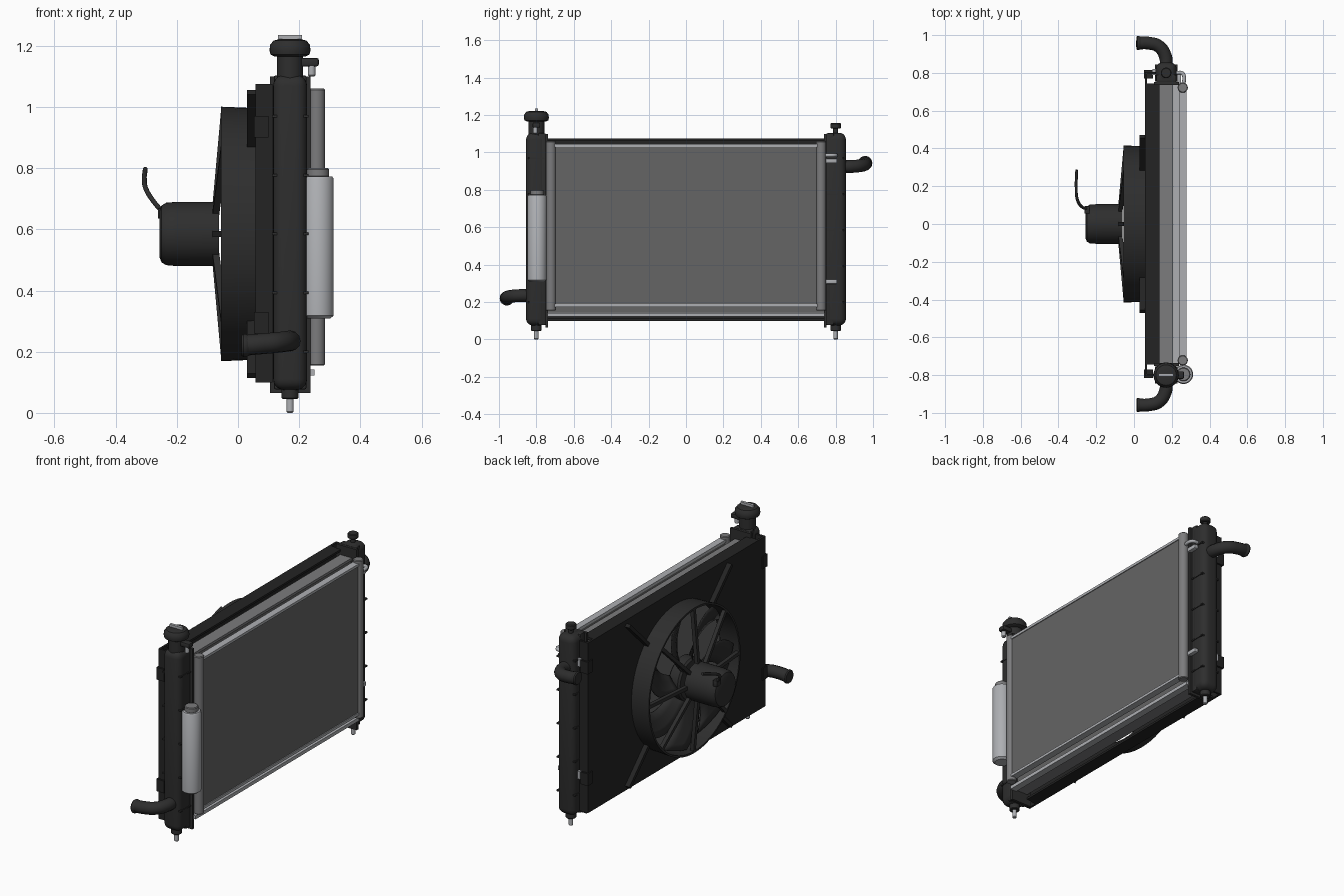
import bpy, bmesh, math
from mathutils import Vector

if "Cube" in bpy.data.objects:
    bpy.data.objects.remove(bpy.data.objects["Cube"])


def material(name, c):
    m = bpy.data.materials.new(name)
    m.diffuse_color = (*c, 1)
    m.use_nodes = True
    m.node_tree.nodes["Principled BSDF"].inputs["Base Color"].default_value = m.diffuse_color
    return m


BLACK = material("black plastic", (0.027, 0.027, 0.027))
SHROUD = material("shroud black", (0.017, 0.017, 0.017))
FIN = material("fin grey", (0.13, 0.13, 0.13))
MID = material("mid aluminium", (0.2, 0.2, 0.205))
LIGHT = material("light aluminium", (0.42, 0.43, 0.45))
CZ = 0.585   # height of the fan axis
TX = 0.17    # x of the tank centre line


def finish(name, bm, mat, smooth=True):
    bmesh.ops.recalc_face_normals(bm, faces=bm.faces)
    me = bpy.data.meshes.new(name)
    bm.to_mesh(me)
    bm.free()
    me.materials.append(mat)
    ob = bpy.data.objects.new(name, me)
    bpy.context.collection.objects.link(ob)
    if smooth:
        bpy.ops.object.select_all(action='DESELECT')
        ob.select_set(True)
        bpy.context.view_layer.objects.active = ob
        bpy.ops.object.shade_smooth_by_angle(angle=math.radians(35))
    return ob


def box(name, x, y, z, mat, bevel=0, seg=2):
    """Box from (min, max) pairs, with optional rounded edges."""
    bm = bmesh.new()
    bmesh.ops.create_cube(bm, size=1)
    for v in bm.verts:
        v.co = [(a + b) / 2 + c * (b - a) for (a, b), c in zip((x, y, z), v.co)]
    if bevel:
        bmesh.ops.bevel(bm, geom=bm.edges[:], offset=bevel, segments=seg, profile=0.5, affect='EDGES')
    return finish(name, bm, mat, bool(bevel))


def lathe(name, profile, centre, mat, axis='Z', n=32, closed=False):
    """Revolve (radius, height) points round the z or x axis."""
    bm = bmesh.new()
    rings = []
    for r, h in profile:
        ring = []
        for i in range(n):
            a = 2 * math.pi * i / n
            p = Vector((r * math.cos(a), r * math.sin(a), h))
            if axis == 'X':
                p = Vector((h, p.x, p.y))
            ring.append(bm.verts.new(p + Vector(centre)))
        rings.append(ring)
    pairs = list(zip(rings, rings[1:])) + ([(rings[-1], rings[0])] if closed else [])
    for a, b in pairs:
        for i in range(n):
            bm.faces.new((a[i], a[(i + 1) % n], b[(i + 1) % n], b[i]))
    if not closed:
        bm.faces.new(rings[0])
        bm.faces.new(rings[-1])
    return finish(name, bm, mat)


def cyl(name, r, z0, z1, x, y, mat, c=0.004):
    return lathe(name, [(r - c, z0), (r, z0 + c), (r, z1 - c), (r - c, z1)], (x, y, 0), mat)


def pipe(name, pts, r, mat):
    """Smooth round tube through the points."""
    cu = bpy.data.curves.new(name, 'CURVE')
    cu.dimensions = '3D'
    cu.bevel_depth, cu.bevel_resolution, cu.resolution_u = r, 4, 8
    cu.use_fill_caps = True
    sp = cu.splines.new('BEZIER')
    sp.bezier_points.add(len(pts) - 1)
    for b, p in zip(sp.bezier_points, pts):
        b.co = p
        b.handle_left_type = b.handle_right_type = 'AUTO'
    tmp = bpy.data.objects.new(name + "_curve", cu)
    bpy.context.collection.objects.link(tmp)
    bpy.context.view_layer.update()
    me = bpy.data.meshes.new_from_object(tmp.evaluated_get(bpy.context.evaluated_depsgraph_get()))
    bm = bmesh.new()
    bm.from_mesh(me)
    bpy.data.objects.remove(tmp)
    me.materials.clear()
    return finish(name, bm, mat)


def beam(name, p, q, w, d, mat):
    """Bar from p to q lying radially; w across, d along x."""
    p, q = Vector(p), Vector(q)
    side = (q - p).cross(Vector((1, 0, 0))).normalized() * w / 2
    dx = Vector((d / 2, 0, 0))
    bm = bmesh.new()
    for e in (p, q):
        for s, t in ((-1, -1), (1, -1), (1, 1), (-1, 1)):
            bm.verts.new(e + side * s + dx * t)
    v = list(bm.verts)
    bm.faces.new(v[:4])
    bm.faces.new(v[4:])
    for i in range(4):
        j = (i + 1) % 4
        bm.faces.new((v[i], v[j], v[j + 4], v[i + 4]))
    return finish(name, bm, mat, False)


def radial(x, r, a):
    return (x, r * math.cos(a), CZ + r * math.sin(a))


# Radiator core and side plates
box("radiator_core", (0.14, 0.2), (-0.745, 0.745), (0.14, 1.035), FIN)
for z in (0.13, 1.03):
    box("radiator_side_plate", (0.133, 0.206), (-0.742, 0.742), (z, z + 0.015), MID)

# End tanks with header flanges, ribs, locating pins and hoses
for s, side in ((-1, "left"), (1, "right")):
    y = 0.8 * s
    box(side + "_tank", (0.115, 0.226), (y - 0.055, y + 0.055), (0.075, 1.105), BLACK, 0.036, 5)
    box(side + "_header_flange", (0.105, 0.237), tuple(sorted((0.737 * s, 0.752 * s))), (0.065, 1.1), BLACK)
    box(side + "_tank_foot", (0.117, 0.224), tuple(sorted((0.75 * s, 0.79 * s))), (0.077, 1.103), BLACK, 0.006)
    for i in range(5):
        z = 0.2 + 0.1925 * i
        box(side + "_tank_rib", (0.111, 0.23), (y - 0.045, y + 0.045), (z - 0.004, z + 0.004), BLACK)
    cyl(side + "_pin", 0.012, 0, 0.08, TX, y, LIGHT)
    cyl(side + "_pin_bush", 0.028, 0.045, 0.09, TX, y, BLACK)
    z, dz = (0.235, -0.015) if s < 0 else (0.925, 0.018)
    pipe(side + "_hose", [(TX, 0.83 * s, z), (0.167, 0.885 * s, z), (0.132, 0.94 * s, z + dz * 0.3),
                          (0.08, 0.957 * s, z + dz * 0.6), (0.015, 0.958 * s, z + dz)], 0.034, BLACK)
    lathe(side + "_hose_lip", [(0.033, 0.012), (0.038, 0.018), (0.038, 0.026), (0.033, 0.034)],
          (0, 0.958 * s, z + dz), BLACK, 'X')

# Filler neck, cap, handle and overflow nozzle
cyl("filler_neck", 0.043, 1.08, 1.18, TX, -0.8, BLACK)
lathe("filler_cap", [(0.05, 1.165), (0.064, 1.172), (0.067, 1.185), (0.065, 1.203), (0.054, 1.217), (0.035, 1.222)],
      (TX, -0.8, 0), BLACK)
box("cap_handle", (0.13, 0.21), (-0.808, -0.792), (1.215, 1.236), LIGHT)
box("overflow_arm", (0.19, 0.264), (-0.82, -0.78), (1.133, 1.16), BLACK, 0.006)
cyl("overflow_nozzle", 0.012, 1.1, 1.14, 0.241, -0.805, LIGHT)

# Bleed knob on the other tank
cyl("bleed_stem", 0.013, 1.09, 1.14, TX, 0.8, BLACK)
cyl("bleed_knob", 0.028, 1.128, 1.157, TX, 0.8, BLACK)

# Condenser panel, rails and header tubes
box("condenser_panel", (0.242, 0.272), (-0.71, 0.71), (0.185, 1.035), FIN)
box("condenser_top_rail", (0.238, 0.277), (-0.705, 0.705), (1.03, 1.045), LIGHT)
box("condenser_bottom_rail", (0.238, 0.277), (-0.705, 0.705), (0.175, 0.19), LIGHT)
box("lower_cross_rail", (0.21, 0.25), (-0.74, 0.74), (0.122, 0.142), LIGHT)
for s in (-1, 1):
    cyl("condenser_header", 0.027, 0.155, 1.06, 0.258, 0.722 * s, MID)

# Receiver cylinder with its cap and links
lathe("receiver", [(0.038, 0.308), (0.051, 0.318), (0.051, 0.765), (0.046, 0.773)], (0.262, -0.796, 0), LIGHT)
cyl("receiver_cap", 0.036, 0.77, 0.8, 0.262, -0.796, MID)
for z in (0.36, 0.7):
    box("receiver_link", (0.245, 0.27), (-0.77, -0.72), (z, z + 0.03), MID)

# Condenser brackets and pipe elbow on the right side
for z in (0.31, 0.955):
    box("condenser_bracket", (0.226, 0.25), (0.735, 0.808), (z - 0.012, z + 0.012), LIGHT, 0.004)
    box("tank_clip", (0.098, 0.118), (0.79, 0.82), (z - 0.022, z + 0.022), LIGHT)
pipe("condenser_elbow", [(0.255, 0.73, 0.985), (0.266, 0.77, 0.985), (0.255, 0.798, 0.985), (0.225, 0.8, 0.985)],
     0.01, LIGHT)

# Shroud plate with a round opening: rays from the fan axis to the rectangle
HY, ZLO, ZHI, HOLE = 0.805, 0.1 - CZ, 1.075 - CZ, 0.408
angles = [2 * math.pi * i / 72 for i in range(72)]
angles += [math.atan2(z, y) % (2 * math.pi) for y in (-HY, HY) for z in (ZLO, ZHI)]
bm = bmesh.new()
loops = []
for a in sorted(angles):
    c, s = math.cos(a), math.sin(a)
    t = min(HY / max(abs(c), 1e-6), (ZHI if s > 0 else -ZLO) / max(abs(s), 1e-6))
    loops.append([bm.verts.new(radial(x, r, a)) for x, r in ((0.058, HOLE), (0.058, t), (0.07, t), (0.07, HOLE))])
for a, b in zip(loops, loops[1:] + loops[:1]):
    for i in range(4):
        j = (i + 1) % 4
        bm.faces.new((a[i], b[i], b[j], a[j]))
finish("shroud_plate", bm, SHROUD, False)

# Shroud rim walls, side clips and diagonal ribs
for z in (0.1, 1.063):
    box("shroud_rim", (0.06, 0.135), (-0.745, 0.745), (z, z + 0.012), SHROUD)
for s in (-1, 1):
    box("shroud_side_wall", (0.06, 0.113), tuple(sorted((0.793 * s, 0.805 * s))), (0.1, 1.075), SHROUD)
    for z in (0.26, 0.9):
        box("shroud_clip", (0.052, 0.1), tuple(sorted((0.77 * s, 0.815 * s))), (z, z + 0.07), SHROUD)
for k in range(4):
    a = math.pi / 4 + k * math.pi / 2
    beam("shroud_rib", radial(0.046, 0.41, a), radial(0.046, 0.655, a), 0.02, 0.032, SHROUD)

# Fan ring and struts carrying the motor
lathe("fan_ring", [(0.416, -0.055), (0.411, 0.062), (0.4, 0.062), (0.405, -0.055)], (0, 0, CZ), BLACK, 'X', 72, True)
for k in range(8):
    a = k * math.pi / 4
    beam("motor_strut", radial(-0.073, 0.09, a), radial(-0.044, 0.41, a), 0.02, 0.022, BLACK)

# Motor and wire
lathe("motor", [(0.075, -0.257), (0.093, -0.25), (0.102, -0.235), (0.105, -0.2), (0.105, -0.062)],
      (0, 0, CZ), BLACK, 'X', 40)
box("wire_plug", (-0.262, -0.235), (0.055, 0.095), (0.635, 0.67), BLACK, 0.004)
pipe("motor_wire", [(-0.245, 0.08, 0.655), (-0.275, 0.09, 0.69), (-0.3, 0.13, 0.73), (-0.306, 0.2, 0.765),
                    (-0.303, 0.285, 0.797)], 0.008, BLACK)

# Fan hub and swept blades
lathe("fan_hub", [(0.11, -0.04), (0.12, -0.03), (0.12, 0.025), (0.1, 0.04)], (0, 0, CZ), BLACK, 'X', 40)
for k in range(7):
    bm = bmesh.new()
    rows = []
    for i in range(9):
        t = i / 8
        r = 0.11 + 0.285 * t
        mid = 2 * math.pi * k / 7 + 0.1 + 0.45 * t * t
        half = 0.3 - 0.06 * t
        lift = 0.034 - 0.012 * t
        rows.append([bm.verts.new(radial(lift * u - 0.002, r, mid + half * u)) for u in (-1, -0.4, 0.3, 1)])
    for p, q in zip(rows, rows[1:]):
        for i in range(3):
            bm.faces.new((p[i], p[i + 1], q[i + 1], q[i]))
    blade = finish("fan_blade", bm, BLACK)
    blade.modifiers.new("thickness", 'SOLIDIFY').thickness = 0.006
